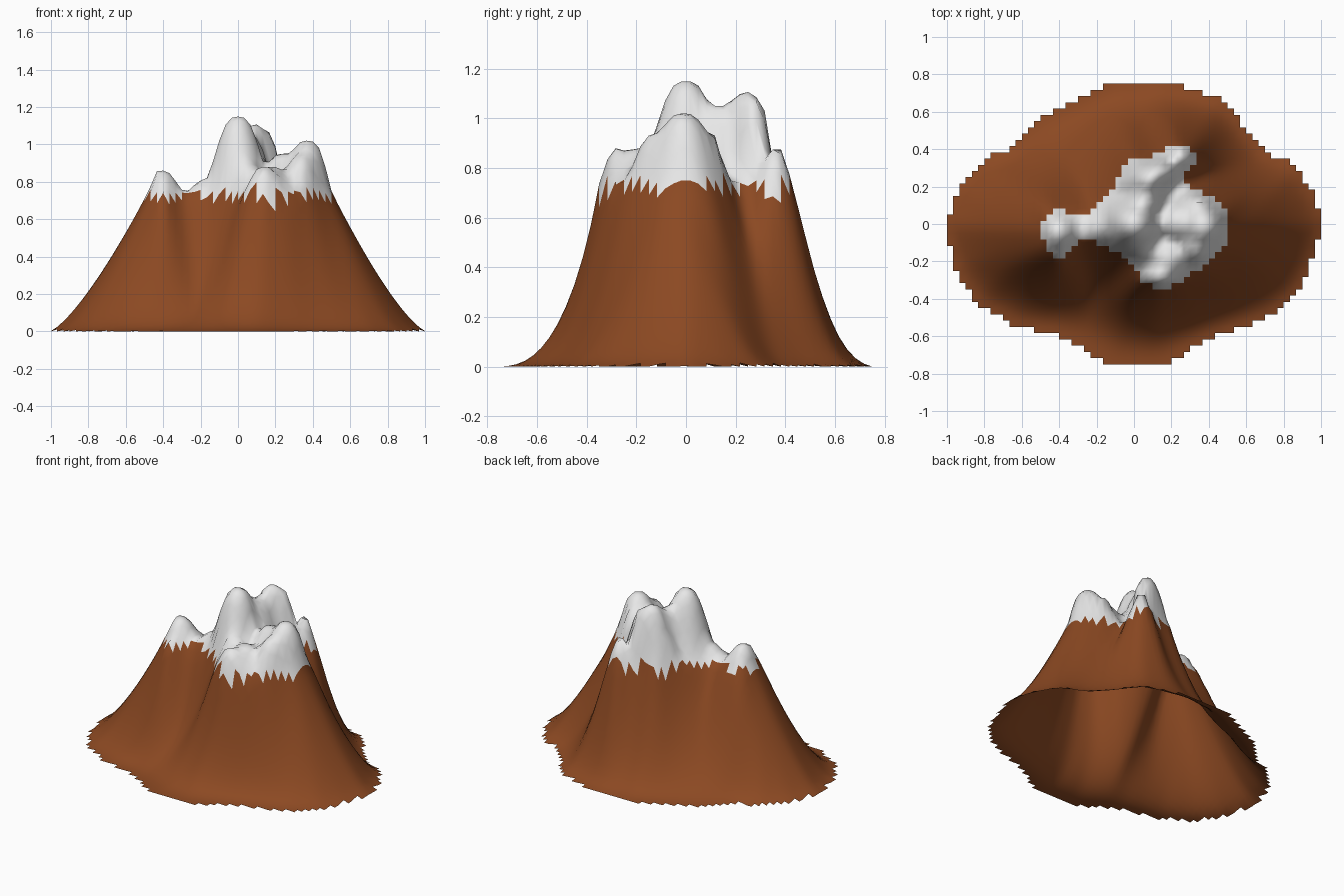
import bpy, bmesh, math
from mathutils import Vector
from mathutils.geometry import intersect_point_line

cube = bpy.data.objects.get("Cube")
if cube:
    bpy.data.objects.remove(cube, do_unlink=True)


def material(name, color, rough):
    m = bpy.data.materials.new(name)
    m.use_nodes = True
    m.diffuse_color = (*color, 1)
    bsdf = m.node_tree.nodes["Principled BSDF"]
    bsdf.inputs["Base Color"].default_value = (*color, 1)
    bsdf.inputs["Roughness"].default_value = rough
    return m


# Footprint of the mountain and rim of its high ground, seen from above
FOOT = [Vector(p) for p in (
    (-1.01, 0), (-.93, .2), (-.8, .35), (-.65, .41), (-.5, .58), (-.3, .66), (-.1, .76),
    (.14, .76), (.35, .71), (.48, .67), (.6, .5), (.7, .39), (.87, .31), (.95, .17),
    (1.01, 0), (.95, -.2), (.88, -.36), (.75, -.48), (.55, -.56), (.4, -.62), (.14, -.76),
    (-.12, -.76), (-.25, -.68), (-.45, -.58), (-.65, -.54), (-.85, -.42), (-.95, -.25))]
RIM = [Vector(p) for p in (
    (-.49, -.03), (-.46, .07), (-.33, .07), (-.29, .04), (-.21, .06), (-.11, .21), (-.01, .35),
    (.14, .37), (.22, .44), (.31, .41), (.33, .33), (.26, .25), (.28, .19), (.38, .16),
    (.49, .09), (.51, 0), (.49, -.09), (.38, -.23), (.24, -.32), (.13, -.35), (.04, -.32),
    (-.02, -.2), (-.16, -.11), (-.3, -.09), (-.4, -.19), (-.47, -.13))]

# Summits and ridges: x, y, height, spread
PEAKS = [(0, 0, 1.15, .14), (.06, .13, 1.05, .11), (.08, .235, 1.1, .1), (.13, .28, 1.06, .08),
         (.17, .27, 1.03, .06), (.37, -.01, 1.02, .12), (.34, -.11, .94, .11),
         (.34, .08, .94, .1), (.24, .01, .95, .12), (.14, -.29, .88, .09),
         (.18, -.18, .88, .11), (.05, -.12, .9, .1), (-.41, -.04, .86, .09),
         (-.17, -.02, .81, .08), (.25, .365, .88, .07), (.01, .24, .93, .1)]
SNOW_LINE = .74
STEP = 1 / 30
NX, NY = 60, 45


def inside(p, poly):
    hit = False
    for a, b in zip(poly, poly[1:] + poly[:1]):
        if (a.y > p.y) != (b.y > p.y) and p.x < a.x + (p.y - a.y) * (b.x - a.x) / (b.y - a.y):
            hit = not hit
    return hit


def distance(p, poly):
    best = 9
    for a, b in zip(poly, poly[1:] + poly[:1]):
        q, t = intersect_point_line(p, a, b)
        best = min(best, (p - a.lerp(b, max(0, min(1, t)))).length)
    return best


def height(p):
    if not inside(p, FOOT):
        return 0
    d_rim = distance(p, RIM)
    if inside(p, RIM):
        # flat-topped summits blended together above the snow line
        total = sum(((z - SNOW_LINE) * math.exp(-(math.hypot(p.x - x, p.y - y) / s) ** 3)) ** 6
                    for x, y, z, s in PEAKS)
        return SNOW_LINE + total ** (1 / 6) * min(1, d_rim / .045)
    # flanks sweep down, more hollow at front and back than at the sides
    d_foot = distance(p, FOOT)
    t = d_foot / (d_foot + d_rim)
    s2 = math.sin(math.atan2(p.y / .75, p.x)) ** 2
    return SNOW_LINE * t ** (1.3 + s2 * (1.4 if p.y < 0 else .85))


# Height grid, lightly smoothed on the flanks
grid = [[Vector(((i - NX / 2) * STEP, (j - NY / 2) * STEP)) for j in range(NY + 1)]
        for i in range(NX + 1)]
h = [[height(p) for p in col] for col in grid]
for _ in range(2):
    old = [col[:] for col in h]
    for i in range(1, NX):
        for j in range(1, NY):
            if 0 < old[i][j] < SNOW_LINE * .98:
                near = old[i - 1][j] + old[i + 1][j] + old[i][j - 1] + old[i][j + 1]
                h[i][j] = old[i][j] * .5 + near * .125

# Open-bottomed mountain surface with stepped foot; faces above the snow line are white
bm = bmesh.new()
verts = [[bm.verts.new((*grid[i][j], h[i][j])) for j in range(NY + 1)] for i in range(NX + 1)]
for i in range(NX):
    for j in range(NY):
        if inside((grid[i][j] + grid[i + 1][j + 1]) / 2, FOOT):
            f = bm.faces.new((verts[i][j], verts[i + 1][j], verts[i + 1][j + 1], verts[i][j + 1]))
            f.material_index = int(f.calc_center_median().z > SNOW_LINE - .015)
            f.smooth = True
bmesh.ops.delete(bm, geom=[v for v in bm.verts if not v.link_faces], context='VERTS')
mesh = bpy.data.meshes.new("mountain")
bm.to_mesh(mesh)
bm.free()
mesh.materials.append(material("brown_rock", (.26, .066, .016), .9))
mesh.materials.append(material("white_snow", (.8, .8, .8), .8))
mountain = bpy.data.objects.new("mountain", mesh)
bpy.context.collection.objects.link(mountain)
